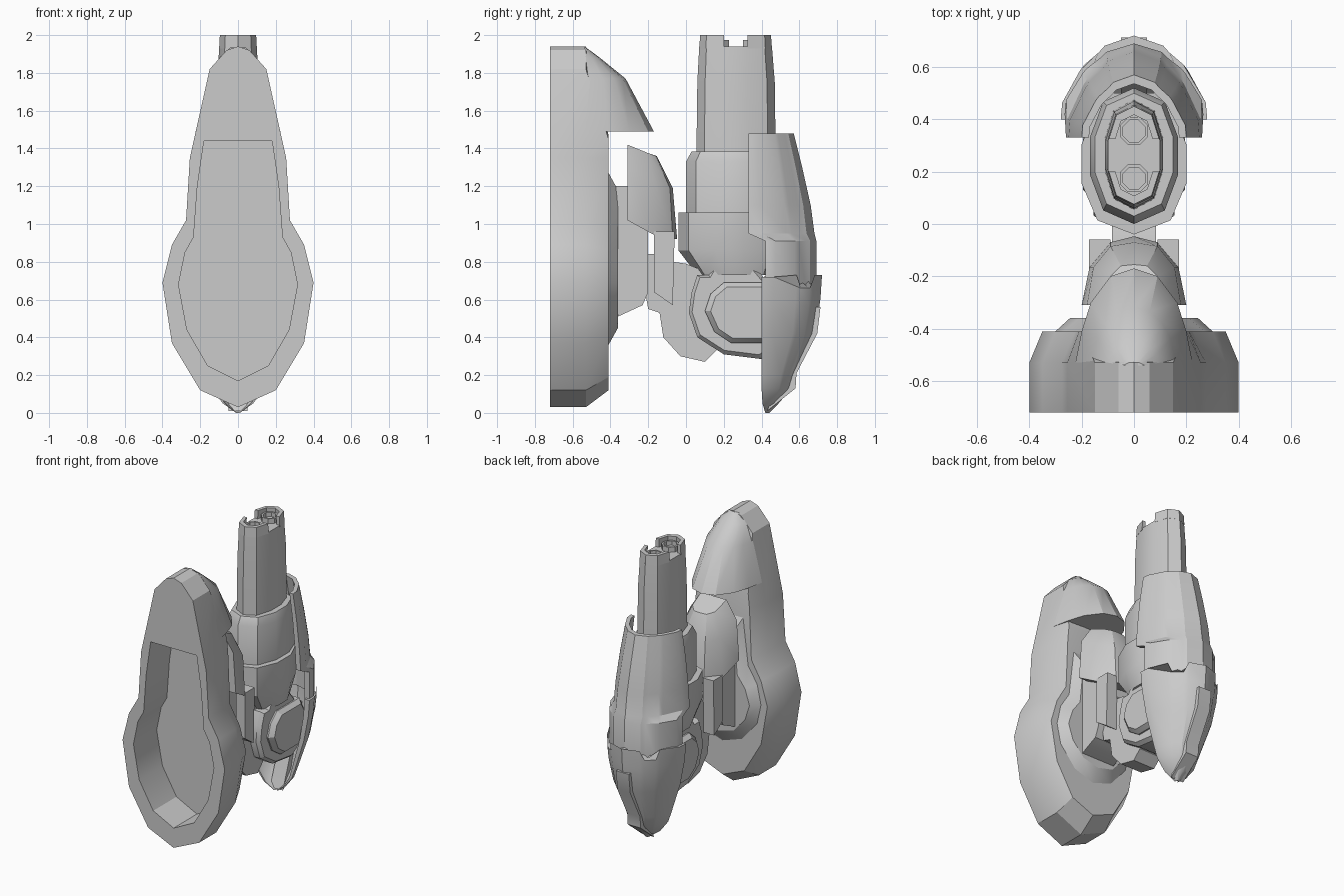
import bpy, bmesh, math

if "Cube" in bpy.data.objects:
    bpy.data.objects.remove(bpy.data.objects["Cube"], do_unlink=True)

GREY = (0.6, 0.6, 0.6, 1)
mat = bpy.data.materials.new("plain_grey")
mat.use_nodes = True
mat.diffuse_color = GREY
mat.node_tree.nodes["Principled BSDF"].inputs["Base Color"].default_value = GREY


def loft(name, rings, angle=28):
    """Skin a stack of closed rings and cap both ends."""
    bm = bmesh.new()
    rows = [[bm.verts.new(p) for p in r] for r in rings]
    n = len(rows[0])
    for a, b in zip(rows, rows[1:]):
        for i in range(n):
            j = (i + 1) % n
            bm.faces.new((a[i], a[j], b[j], b[i]))
    bm.faces.new(rows[0])
    bm.faces.new(rows[-1])
    bmesh.ops.recalc_face_normals(bm, faces=bm.faces)
    me = bpy.data.meshes.new(name)
    bm.to_mesh(me)
    bm.free()
    me.materials.append(mat)
    ob = bpy.data.objects.new(name, me)
    bpy.context.collection.objects.link(ob)
    bpy.ops.object.select_all(action="DESELECT")
    ob.select_set(True)
    bpy.context.view_layer.objects.active = ob
    bpy.ops.object.shade_smooth_by_angle(angle=math.radians(angle))
    return ob


def sym(half):
    """Complete a half ring by mirroring it in x."""
    return half + [(-p[0], *p[1:]) for p in reversed(half) if p[0] > 0.001]


def at_y(half, y):
    return [(x, y, z) for x, z in sym(half)]


def at_z(half, z):
    return [(x, y, z) for x, y in sym(half)]


def crescent(half, k=0.86):
    """Closed C-shaped ring from a half arc of 3D points."""
    y0 = half[0][1]
    outer = sym(half)
    return outer + [(x * k, y0 + (y - y0) * k, z) for x, y, z in reversed(outer)]


def slab(name, prof, x0, x1, bevel=0.0, shrink=0.92):
    """Side profile (y, z) extruded in x, with chamfered rims."""
    cy = sum(p[0] for p in prof) / len(prof)
    cz = sum(p[1] for p in prof) / len(prof)
    small = [(cy + (y - cy) * shrink, cz + (z - cz) * shrink) for y, z in prof]
    layers = [(x0, prof), (x1, prof)]
    if bevel:
        layers = [(x0, small), (x0 + bevel, prof), (x1 - bevel, prof), (x1, small)]
    return loft(name, [[(x, y, z) for y, z in p] for x, p in layers])


def oval(w, y0, y1, z):
    shape = [(0, 0), (.7, .1), (1, .36), (1, .64), (.7, .9), (0, 1)]
    return at_z([(w * u, y0 + (y1 - y0) * v) for u, v in shape], z)


# Front pod with a deep pocket in its face
rim = [(0, .03), (.2, .12), (.35, .37), (.4, .69), (.35, .89), (.275, 1.02),
       (.255, 1.35), (.15, 1.82), (.06, 1.92), (0, 1.94)]
pocket = [(0, .17), (.16, .25), (.27, .44), (.315, .68), (.28, .85), (.235, .93),
          (.215, 1.2), (.18, 1.44), (.08, 1.44), (0, 1.44)]
back = [(0, .12), (.17, .19), (.3, .41), (.35, .69), (.3, .86), (.225, .99),
        (.21, 1.35), (.2, 1.45), (.08, 1.47), (0, 1.47)]
loft("front_pod", [at_y(pocket, -.46), at_y(pocket, -.72), at_y(rim, -.72),
                   at_y(rim, -.53), at_y(back, -.41)])

# Overhanging hood on the back of the pod
loft("pod_hood", [
    at_z([(.224, -.53), (.2, -.41), (.165, -.3), (.09, -.2), (0, -.17)], 1.49),
    at_z([(.16, -.53), (.14, -.44), (.11, -.38), (.06, -.335), (0, -.32)], 1.77),
    at_z([(.1, -.53), (.085, -.5), (.065, -.475), (.035, -.46), (0, -.456)], 1.88),
    at_z([(.04, -.54), (.03, -.535), (.02, -.53), (.01, -.53), (0, -.53)], 1.935)])

# Raised boss and the post behind the pod
boss = [(0, .36), (.15, .41), (.27, .55), (.3, .69), (.27, .83), (.2, .94),
        (.16, 1.27), (0, 1.27)]
boss_top = [(0, .45), (.12, .48), (.21, .58), (.245, .69), (.21, .8), (.15, .88),
            (.12, 1.18), (0, 1.18)]
loft("mount_boss", [at_y(boss, -.42), at_y(boss, -.41), at_y(boss_top, -.36)])
slab("mount_post", [(-.4, 1.2), (-.2, 1.2), (-.2, .64), (-.23, .57), (-.36, .51),
                    (-.4, .51)], -.13, .13)

# Curved joint plate with two hanging prongs
loft("joint_plate", [
    sym([(.1, -.31, 1.42), (.09, -.2, 1.375), (.05, -.16, 1.36), (0, -.155, 1.36)]),
    sym([(.18, -.31, 1.3), (.155, -.165, 1.22), (.09, -.085, 1.19), (0, -.07, 1.19)]),
    sym([(.2, -.31, 1.02), (.17, -.165, .94), (.09, -.07, .92), (0, -.047, .92)])])
for side, s in (("left", 1), ("right", -1)):
    slab(side + "_prong", [(-.17, .96), (-.17, .64), (-.07, .57), (-.06, .96)],
         s * .09, s * .172)

# Link arm and round pivot hub
slab("link_arm", [(-.22, .66), (-.2, .55), (-.14, .53), (-.12, .4), (-.03, .3), (.1, .27),
                  (.16, .33), (.2, .6), (.1, .75), (0, .79), (-.07, .8), (-.1, .84),
                  (-.2, .84)], -.085, .085)
hub = [(.06, .73), (.12, .73), (.16, .8), (.34, .8), (.4, .73), (.5, .6), (.5, .35),
       (.4, .285), (.2, .31), (.06, .4), (.015, .53), (.03, .64)]
slab("pivot_hub", hub, -.155, .155, .025)
cap = [(.1, .54), (.13, .63), (.2, .69), (.45, .69), (.5, .6), (.5, .42), (.44, .37),
       (.24, .37), (.15, .43)]
slab("pivot_cap", cap, -.195, .195, .03, .85)

# Stacked oval body
loft("body_cuff", [oval(.17, .06, .45, .73), oval(.2, -.04, .5, .86),
                   oval(.2, -.04, .5, 1.06)])
loft("body_middle", [oval(.168, 0, .52, 1.04), oval(.168, 0, .52, 1.33),
                     oval(.15, .03, .5, 1.385)])

# Tall tube with a notched collar and two small bores
loft("tube", [oval(.112, .055, .475, 1.36), oval(.108, .06, .47, 1.75),
              oval(.1, .07, .455, 1.94)])
for name, y, s in (("front", .2, -1), ("rear", .325, 1)):
    arc = [(.1, 0), (.07, .095), (0, .13)]
    loft(name + "_collar", [
        crescent([(x * k, y + s * v * k, z) for x, v in arc], .74)
        for z, k in ((1.93, 1), (2, .96))])
    cy = .265 + s * .09
    loft(name + "_bore", [
        [(r * math.cos(i * math.pi / 4 + math.pi / 8),
          cy + r * math.sin(i * math.pi / 4 + math.pi / 8), z) for i in range(8)]
        for r, z in ((.058, 1.92), (.058, 1.975), (.045, 1.975), (.045, 1.945))])

# Rear guards: crescent shells wrapped round the back
ARC = [(1, 0), (.98, .2), (.74, .58), (.68, .65), (.48, .8), (.4, .88), (0, 1)]
NOTCH = [0, 0, .01, -.06, -.06, .01, .01]


def guard_ring(z, w, y0, y1, notch=0):
    return crescent([(w * u, y0 + (y1 - y0) * v, z + notch * d)
                     for (u, v), d in zip(ARC, NOTCH)])


loft("upper_guard", [guard_ring(*r) for r in (
    (1.48, .2, .33, .57), (1.3, .228, .33, .615), (1.1, .25, .33, .66),
    (.95, .26, .33, .68), (.91, .265, .42, .69), (.66, .265, .42, .69))])
loft("lower_guard", [guard_ring(*r) for r in (
    (.72, .28, .4, .72, 1), (.6, .27, .4, .712, .5), (.42, .235, .4, .685),
    (.2, .165, .4, .58), (.13, .14, .4, .56), (.05, .08, .405, .49),
    (0, .01, .42, .44))])
slab("guard_keel", [(.43, .01), (.58, .13), (.585, .21), (.695, .42), (.712, .56),
                    (.6, .56), (.5, .2)], -.05, .05)
